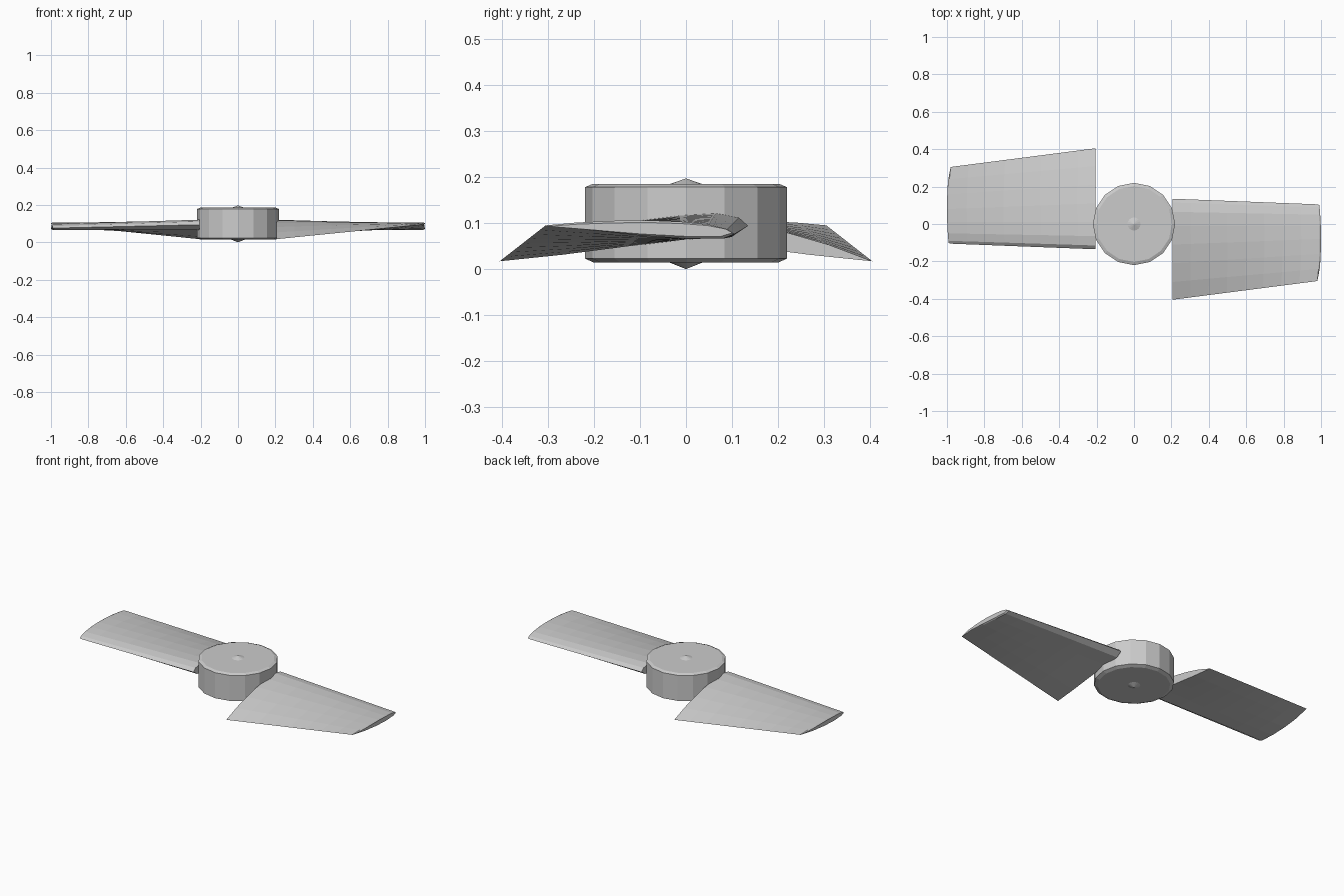
import bpy, bmesh, math

if "Cube" in bpy.data.objects:
    bpy.data.objects.remove(bpy.data.objects["Cube"])


def make_object(name, bm):
    bmesh.ops.recalc_face_normals(bm, faces=bm.faces)
    mesh = bpy.data.meshes.new(name)
    bm.to_mesh(mesh)
    bm.free()
    obj = bpy.data.objects.new(name, mesh)
    bpy.context.collection.objects.link(obj)
    return obj


def bridge(bm, a, b):
    n = len(a)
    for i in range(n):
        j = (i + 1) % n
        bm.faces.new((a[i], a[j], b[j], b[i]))


# Hub: 16-sided drum with bevelled rims and a small point on each end
def make_hub():
    sides = 16
    profile = [(0.035, 0.014), (0.20, 0.014), (0.22, 0.023),
               (0.22, 0.178), (0.203, 0.185), (0.035, 0.185)]
    bm = bmesh.new()
    rings = [[bm.verts.new((r * math.cos(2 * math.pi * i / sides),
                            r * math.sin(2 * math.pi * i / sides), z))
              for i in range(sides)] for r, z in profile]
    for a, b in zip(rings, rings[1:]):
        bridge(bm, a, b)
    for ring, z in ((rings[0], 0.0), (rings[-1], 0.197)):
        tip = bm.verts.new((0, 0, z))
        for i in range(sides):
            bm.faces.new((ring[i], ring[(i + 1) % sides], tip))
    return make_object("hub", bm)


# Blade sections (y, z): upper side from trailing to leading edge, then back below
ROOT = [(-0.405, 0.017), (-0.31, 0.053), (-0.21, 0.082), (-0.11, 0.104),
        (-0.01, 0.117), (0.065, 0.121), (0.115, 0.112), (0.135, 0.094),
        (0.10, 0.070), (0.0, 0.064), (-0.13, 0.049), (-0.27, 0.031)]
TIP = [(-0.305, 0.095), (-0.24, 0.101), (-0.16, 0.105), (-0.08, 0.106),
       (-0.01, 0.103), (0.05, 0.097), (0.09, 0.087), (0.105, 0.076),
       (0.08, 0.066), (0.0, 0.066), (-0.10, 0.073), (-0.20, 0.084)]


# Blade: twisted, tapering loft with a gently bowed tip
def make_blade(name, side):
    bm = bmesh.new()
    steps = 8
    rings = []
    for s in range(steps + 1):
        t = s / steps
        ring = []
        for (y0, z0), (y1, z1) in zip(ROOT, TIP):
            bow = 0.013 * (1 - ((y1 + 0.08) / 0.225) ** 2)
            x = 0.205 + t * (0.78 + bow - 0.205 + 0.2)
            ring.append(bm.verts.new((side * x, side * (y0 + t * (y1 - y0)),
                                      z0 + t * (z1 - z0))))
        rings.append(ring)
    # slightly inset end rim gives the tip its soft edge
    n = len(TIP)
    rim = []
    for i, (y, z) in enumerate(TIP):
        mid = 0.087
        bow = 0.013 * (1 - ((y + 0.08) / 0.225) ** 2)
        off = 0.007 if i else 0.001
        rim.append(bm.verts.new((side * (0.98 + bow + off),
                                 side * (-0.1 + (y + 0.1) * 0.98),
                                 mid + (z - mid) * 0.75)))
    rings.append(rim)
    for a, b in zip(rings, rings[1:]):
        bridge(bm, a, b)
    bm.faces.new(rings[0])
    bm.faces.new(rim)
    return make_object(name, bm)


make_hub()
make_blade("blade_right", 1)
make_blade("blade_left", -1)
